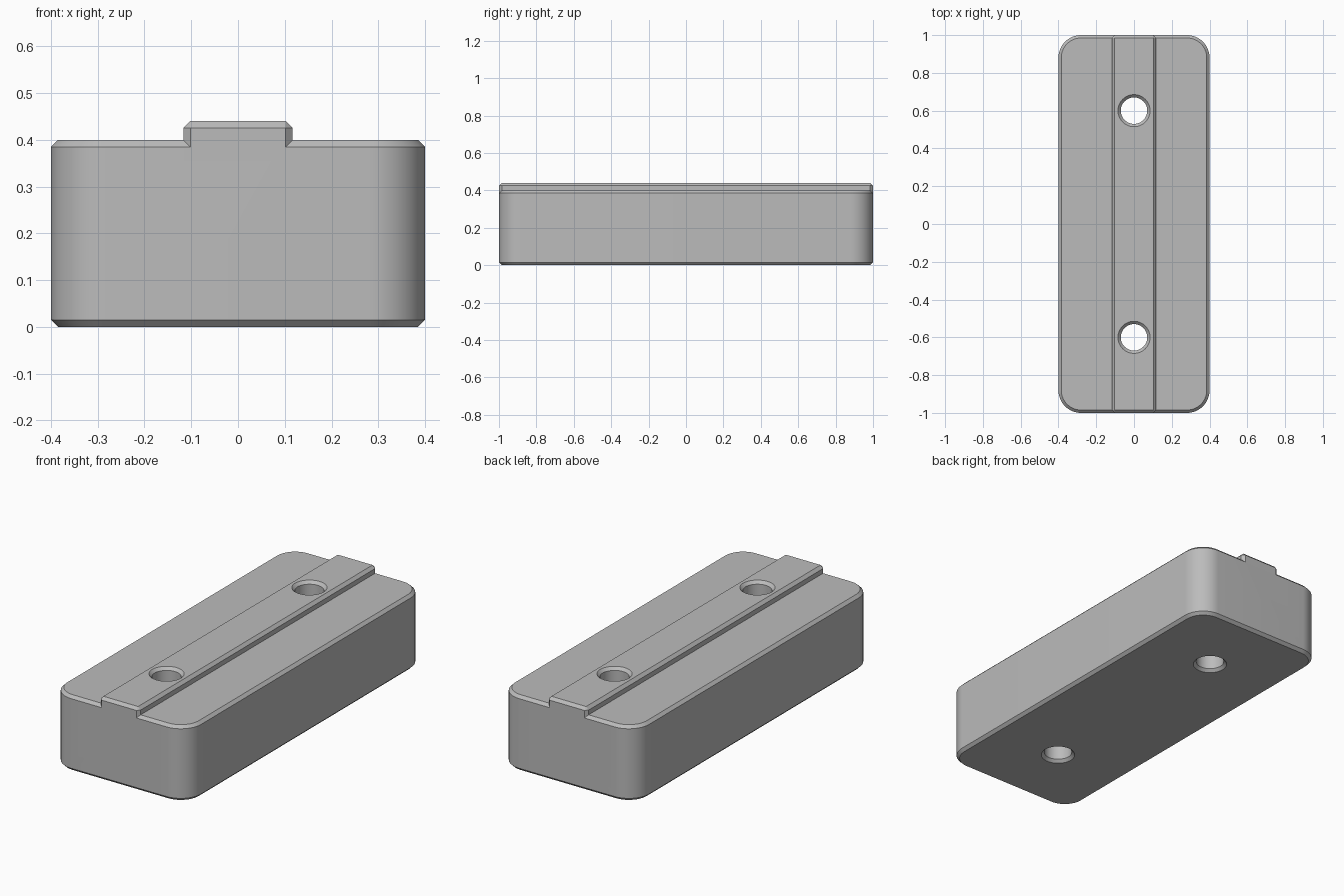
import bpy
import bmesh
from math import cos, sin, pi

CHAMFER = 0.015

cube = bpy.data.objects.get("Cube")
if cube:
    bpy.data.objects.remove(cube, do_unlink=True)

grey = bpy.data.materials.new("plain grey")
grey.use_nodes = True
colour = (0.5, 0.5, 0.5, 1)
grey.diffuse_color = colour
grey.node_tree.nodes["Principled BSDF"].inputs["Base Color"].default_value = colour


def loft(name, rings):
    """Closed solid skinned through a stack of matching rings, bottom to top."""
    bm = bmesh.new()
    loops = [[bm.verts.new(p) for p in ring] for ring in rings]
    n = len(loops[0])
    for low, high in zip(loops, loops[1:]):
        for i in range(n):
            j = (i + 1) % n
            bm.faces.new((low[i], low[j], high[j], high[i]))
    bm.faces.new(loops[0][::-1])
    bm.faces.new(loops[-1])
    mesh = bpy.data.meshes.new(name)
    bm.to_mesh(mesh)
    bm.free()
    mesh.materials.append(grey)
    obj = bpy.data.objects.new(name, mesh)
    bpy.context.collection.objects.link(obj)
    return obj


def rounded_ring(half_x, half_y, radius, z, steps=16):
    """Rectangle with arc corners; steps=1 gives straight cut corners."""
    ring = []
    for k, (sx, sy) in enumerate(((1, 1), (-1, 1), (-1, -1), (1, -1))):
        for s in range(steps + 1):
            a = (k + s / steps) * pi / 2
            ring.append((sx * (half_x - radius) + radius * cos(a),
                         sy * (half_y - radius) + radius * sin(a), z))
    return ring


def circle_ring(y, radius, z, sides=64):
    return [(radius * cos(2 * pi * i / sides),
             y + radius * sin(2 * pi * i / sides), z) for i in range(sides)]


def combine(target, other, operation):
    mod = target.modifiers.new(operation.lower(), 'BOOLEAN')
    mod.operation = operation
    mod.solver = 'EXACT'
    mod.object = other
    bpy.context.view_layer.objects.active = target
    bpy.ops.object.modifier_apply(modifier=mod.name)
    bpy.data.objects.remove(other, do_unlink=True)


# Main block: rounded corners, chamfered top and bottom rims
c = CHAMFER
block = loft("grooved_block", [
    rounded_ring(0.4 - c, 1 - c, 0.12 - c, 0),
    rounded_ring(0.4, 1, 0.12, c),
    rounded_ring(0.4, 1, 0.12, 0.4 - c),
    rounded_ring(0.4 - c, 1 - c, 0.12 - c, 0.4),
])
block.name = "block_with_rail"

# Raised centre rail, chamfered along its top and upright edges
rail = loft("rail", [
    rounded_ring(0.117, 1, c, 0.4 - c, 1),
    rounded_ring(0.117, 1, c, 0.44 - c, 1),
    rounded_ring(0.117 - c, 1 - c, 0.0005, 0.44, 1),
])
combine(block, rail, 'UNION')

# Two countersunk through holes
for y in (-0.6, 0.6):
    hole = loft("hole_cutter", [
        circle_ring(y, 0.07 + 2 * c, -c),
        circle_ring(y, 0.07, c),
        circle_ring(y, 0.07, 0.44 - c),
        circle_ring(y, 0.07 + 2 * c, 0.44 + c),
    ])
    combine(block, hole, 'DIFFERENCE')

# Smooth curved walls, crisp chamfers
bpy.ops.object.select_all(action='DESELECT')
block.select_set(True)
bpy.context.view_layer.objects.active = block
bpy.ops.object.shade_smooth_by_angle(angle=pi / 9)
